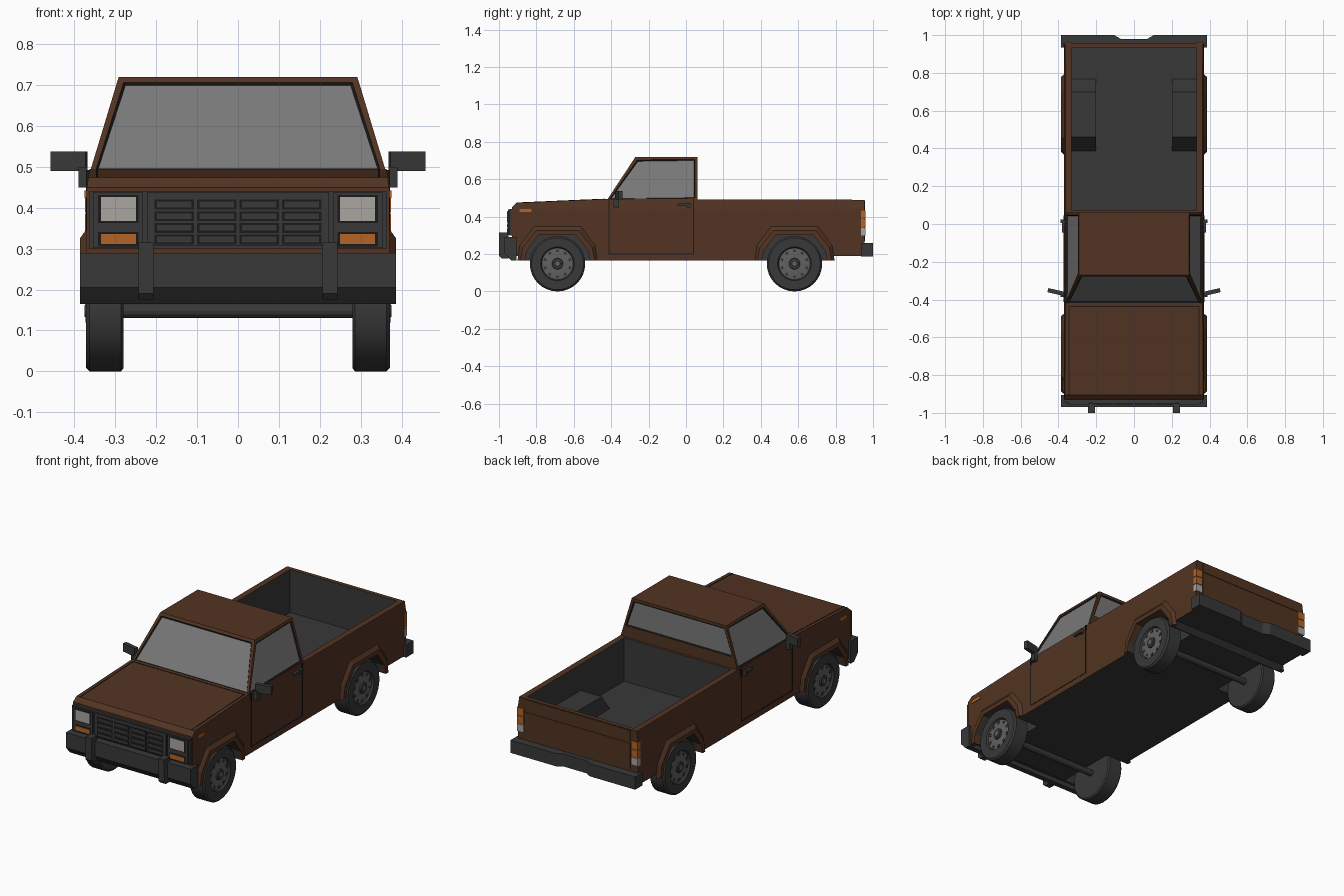
import bpy, bmesh, math
from mathutils import Matrix, Vector

if "Cube" in bpy.data.objects:
    bpy.data.objects.remove(bpy.data.objects["Cube"])


def mat(name, r, g, b):
    m = bpy.data.materials.new(name)
    m.diffuse_color = (r, g, b, 1)
    m.use_nodes = True
    m.node_tree.nodes["Principled BSDF"].inputs["Base Color"].default_value = m.diffuse_color
    return m


BROWN = mat("brown paint", 0.084, 0.034, 0.016)
DARK = mat("dark grey plastic", 0.040, 0.040, 0.040)
BLACK = mat("black seam", 0.010, 0.010, 0.010)
GLASS = mat("grey glass", 0.19, 0.19, 0.19)
LAMP = mat("pale lamp", 0.40, 0.38, 0.355)
ORANGE = mat("orange lamp", 0.45, 0.125, 0.02)
STEEL = mat("wheel steel", 0.12, 0.12, 0.12)


def finish(name, bm, mats, mirror=False, fix=True):
    if fix:
        bmesh.ops.recalc_face_normals(bm, faces=bm.faces[:])
    me = bpy.data.meshes.new(name)
    bm.to_mesh(me)
    bm.free()
    for m in mats:
        me.materials.append(m)
    ob = bpy.data.objects.new(name, me)
    bpy.context.collection.objects.link(ob)
    if mirror:
        ob.modifiers.new("mirror", "MIRROR")
    return ob


def add_cube(bm, matrix, idx=0):
    vs = bmesh.ops.create_cube(bm, size=1, matrix=matrix)["verts"]
    for f in {f for v in vs for f in v.link_faces}:
        f.material_index = idx


def boxes(name, items, mats, mirror=False):
    """items: (x0, x1, y0, y1, z0, z1, material index)"""
    bm = bmesh.new()
    for x0, x1, y0, y1, z0, z1, i in items:
        c = Vector((x0 + x1, y0 + y1, z0 + z1)) / 2
        add_cube(bm, Matrix.Translation(c) @ Matrix.Diagonal((x1 - x0, y1 - y0, z1 - z0, 1)), i)
    return finish(name, bm, mats, mirror)


def prism(name, pts, a, b, mats, axis="x", mirror=False, tweak=None):
    """Extrude an outline: (y, z) along x, or (x, y) along z."""
    bm = bmesh.new()
    put = (lambda p, t: (t, p[0], p[1])) if axis == "x" else (lambda p, t: (p[0], p[1], t))
    lo = [bm.verts.new(put(p, a)) for p in pts]
    hi = [bm.verts.new(put(p, b)) for p in pts]
    bm.faces.new(lo)
    bm.faces.new(hi[::-1])
    for i in range(len(pts)):
        j = (i + 1) % len(pts)
        bm.faces.new((lo[i], lo[j], hi[j], hi[i]))
    if tweak:
        tweak(bm)
    return finish(name, bm, mats, mirror)


def cut(ob, cutter):
    m = ob.modifiers.new("cut", "BOOLEAN")
    m.operation, m.solver, m.object = "DIFFERENCE", "EXACT", cutter
    bpy.context.view_layer.objects.active = ob
    bpy.context.view_layer.update()
    bpy.ops.object.modifier_apply(modifier=m.name)


AXLES = {"front": -0.687, "rear": 0.58}
WZ = 0.148
OPENING = [(-.175, .165), (-.165, .215), (-.10, .302), (.10, .302), (.165, .215), (.175, .165)]
LIP = [(-.198, .165), (-.186, .235), (-.115, .325), (.115, .325), (.186, .235), (.198, .165)]
ROOT = [(-.214, .165), (-.204, .245), (-.126, .35), (.126, .35), (.204, .245), (.214, .165)]


# lower body: side outline, upper flanks leaning in slightly
def lean(bm):
    bmesh.ops.bisect_plane(bm, geom=bm.verts[:] + bm.edges[:] + bm.faces[:],
                           plane_co=(0, 0, .44), plane_no=(0, 0, 1))
    for v in bm.verts:
        if v.co.z > .441:
            v.co.x -= math.copysign((v.co.z - .44) * .14, v.co.x)


body = prism("body", [(-.93, .19), (-.93, .45), (-.905, .474), (-.42, .495), (.06, .492), (.955, .49),
                      (.955, .19), (.79, .19), (.76, .165), (-.86, .165), (-.89, .19)],
             -.371, .371, [BROWN, DARK], tweak=lean)
helpers = [boxes("bed_cutter", [(-.33, .33, .075, .932, .25, .6, 0)], [DARK])]
cut(body, helpers[0])

# wheel housings inside the bed
housing = prism("bed_wheel_housing", [(.38, .24), (.46, .345), (.70, .345), (.775, .24)], .2, .335, [DARK])

# wheel openings and flared arches
for end, y in AXLES.items():
    c = prism(end + "_arch_cutter", [(y + OPENING[0][0], .1)] + [(y + p, z) for p, z in OPENING]
              + [(y + OPENING[-1][0], .1)], .24, .45, [DARK], mirror=True)
    helpers.append(c)
    cut(body, c)
    if end == "rear":
        cut(housing, c)
    bm = bmesh.new()
    rows = [[bm.verts.new((x, y + p, z)) for p, z in line]
            for x, line in ((.369, ROOT), (.387, LIP), (.387, OPENING), (.355, OPENING))]
    for r, s in zip(rows, rows[1:]):
        for i in range(5):
            bm.faces.new((r[i], r[i + 1], s[i + 1], s[i]))
    for i in (0, 5):
        bm.faces.new([r[i] for r in rows])
    finish(end + "_arch_flare", bm, [BROWN], True)
housing.modifiers.new("mirror", "MIRROR")
for h in helpers:
    bpy.data.objects.remove(h)
for p in body.data.polygons:        # dark bed, wheel wells and underside
    c = p.center
    inside = abs(c.x) < .36 and -.92 < c.y < .945 and c.z < .455
    p.material_index = 1 if inside or p.normal.z < -.5 else 0

# cab with recessed windows
bm = bmesh.new()
lo = [bm.verts.new(p) for p in ((-.363, -.425, .485), (.363, -.425, .485), (.363, .062, .485), (-.363, .062, .485))]
hi = [bm.verts.new(p) for p in ((-.292, -.27, .72), (.292, -.27, .72), (.292, .062, .72), (-.292, .062, .72))]
bm.faces.new(lo[::-1])
bm.faces.new(hi)
walls = [bm.faces.new((lo[i], lo[(i + 1) % 4], hi[(i + 1) % 4], hi[i])) for i in range(4)]
bm.normal_update()
for i, f in enumerate(walls):
    bmesh.ops.inset_individual(bm, faces=[f], thickness=.02)
    if i == 2:                      # the rear window sits higher
        for v in f.verts:
            if v.co.z < .6:
                v.co.z += .06
                v.co.x *= .95
    ring = bmesh.ops.inset_individual(bm, faces=[f], thickness=.007, depth=-.006)["faces"]
    for r in ring:
        r.material_index = 2
    f.material_index = 1
finish("cab", bm, [BROWN, GLASS, BLACK])

# hood seams
for n, x0, x1, y0 in (("side", .342, .347, -.905), ("rear", 0, .347, -.44)):
    z0 = .474 + (y0 + .905) * .0433
    prism("hood_%s_seam" % n, [(y0, z0 - .01), (y0, z0 + .0015), (-.435, .4958), (-.435, .48)],
          x0, x1, [BLACK], mirror=True)

# doors
boxes("door_seam", [(.36, .3722, -.414, -.408, .2, .492, 0), (.36, .3722, .038, .044, .2, .492, 0),
                    (.36, .3722, -.414, .044, .197, .203, 0)], [BLACK], True)
boxes("door_handle", [(.365, .382, -.045, .025, .457, .469, 0), (.365, .388, .005, .025, .45, .474, 0)], [DARK], True)

# side mirrors
bm = bmesh.new()
add_cube(bm, Matrix.Translation((.413, -.36, .514)) @ Matrix.Rotation(math.radians(13), 4, "Z")
         @ Matrix.Diagonal((.088, .022, .047, 1)))
add_cube(bm, Matrix.Translation((.379, -.372, .475)) @ Matrix.Diagonal((.022, .03, .05, 1)))
finish("side_mirror", bm, [DARK], True)

# grille with four by four slots, each a black rim round a grey bar
items = [(-.365, .365, -.945, -.925, .30, .44, 0), (-.222, .222, -.953, -.94, .308, .437, 0)]
for i in range(4):
    for j in range(4):
        x, z = (i - 1.5) * .104, .408 - j * .0285
        items.append((x - .048, x + .048, -.9545, -.95, z - .012, z + .012, 1))
        items.append((x - .042, x + .042, -.956, -.95, z - .007, z + .007, 0))
boxes("grille", items, [DARK, BLACK])

# head lamps, indicators and side markers
boxes("head_lamp", [(.232, .355, -.953, -.94, .302, .437, 0), (.243, .342, -.9545, -.95, .363, .431, 1),
                    (.25, .335, -.957, -.95, .368, .426, 2), (.243, .342, -.9545, -.95, .305, .341, 1),
                    (.25, .335, -.957, -.95, .311, .336, 3)], [DARK, BLACK, LAMP, ORANGE], True)
boxes("side_marker", [(.36, .375, -.89, -.826, .424, .442, 0)], [ORANGE], True)

# bumpers
prism("front_bumper", [(-.97, .29), (-.97, .205), (-.935, .165), (-.905, .165), (-.905, .29)], -.386, .386, [DARK])
prism("bumper_guard", [(-1, .315), (-1, .19), (-.985, .175), (-.95, .175), (-.95, .315)],
      .207, .243, [DARK], mirror=True)
prism("rear_bumper", [(-.386, .935), (.386, .935), (.386, 1), (.105, 1), (.07, .98), (-.07, .98),
                      (-.105, 1), (-.386, 1)], .187, .258, [DARK], axis="z")

# tailgate panel and tail lamps
boxes("tailgate", [(-.325, .325, .95, .958, .43, .485, 0), (-.325, .325, .95, .958, .27, .415, 0)], [BROWN])
boxes("tail_lamp", [(.332, .374, .936, .961, .389, .432, 0), (.332, .374, .936, .961, .343, .386, 0),
                    (.332, .374, .936, .961, .298, .34, 1)], [ORANGE, LAMP], True)

# wheels: lathed tyre and rim, with a ring of notches
profile = [(0, .28), (.14, .28), (.148, .286), (.148, .363), (.139, .372), (.09, .372), (.084, .361),
           (.05, .365), (.03, .365), (.028, .373), (.016, .373), (.014, .376), (0, .376)]
SEG = 32
bm = bmesh.new()
rings = [[bm.verts.new((x, r * math.cos(2 * math.pi * k / SEG), r * math.sin(2 * math.pi * k / SEG)))
          for k in range(SEG)] for r, x in profile]
for n, (r, s) in enumerate(zip(rings, rings[1:])):
    for k in range(SEG):
        f = bm.faces.new((r[k], r[(k + 1) % SEG], s[(k + 1) % SEG], s[k]))
        f.material_index = 1 if n in (6, 7, 10, 11) else 0
bmesh.ops.remove_doubles(bm, verts=bm.verts[:], dist=1e-5)
for k in range(10):
    add_cube(bm, Matrix.Rotation(k * math.pi / 5, 4, "X") @ Matrix.Translation((.362, 0, .07))
             @ Matrix.Diagonal((.006, .016, .014, 1)), 0)
wheel = finish("front_wheel", bm, [DARK, STEEL])
bpy.ops.object.select_all(action="DESELECT")
wheel.select_set(True)
bpy.context.view_layer.objects.active = wheel
bpy.ops.object.shade_smooth_by_angle(angle=math.radians(25))
rear = bpy.data.objects.new("rear_wheel", wheel.data)
bpy.context.collection.objects.link(rear)
for ob, y in ((wheel, AXLES["front"]), (rear, AXLES["rear"])):
    ob.location = (0, y, WZ)
    ob.modifiers.new("mirror", "MIRROR")

# axles
for end, y in AXLES.items():
    bm = bmesh.new()
    bmesh.ops.create_cone(bm, cap_ends=True, segments=12, radius1=.018, radius2=.018, depth=.57,
                          matrix=Matrix.Translation((0, y, WZ)) @ Matrix.Rotation(math.pi / 2, 4, "Y"))
    finish(end + "_axle", bm, [DARK])
